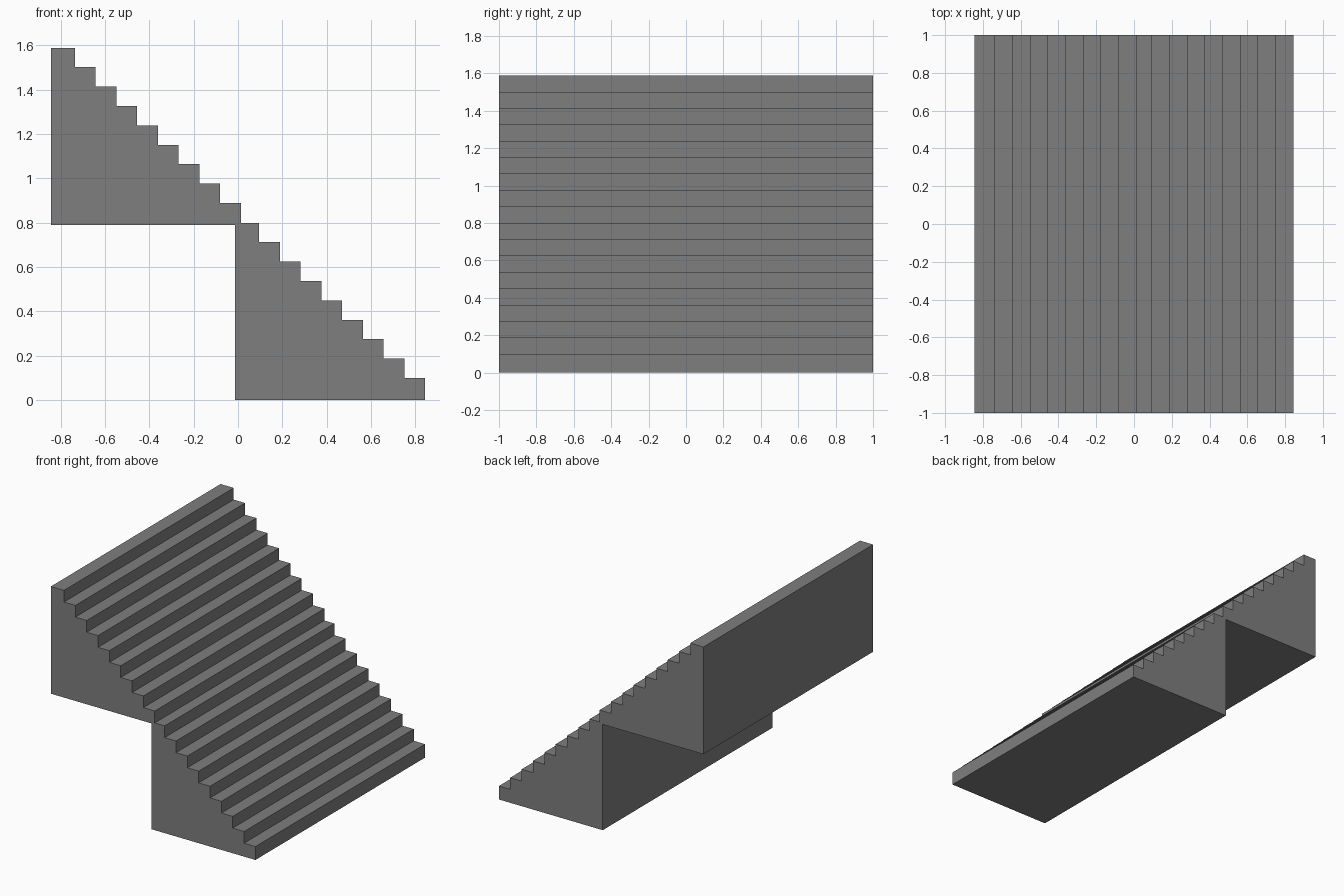
import bpy, bmesh

if "Cube" in bpy.data.objects:
    bpy.data.objects.remove(bpy.data.objects["Cube"])

STEPS = 9
TREAD, RISE = 0.0936, 0.0875
FIRST_RISE = 0.10            # bottom step is slightly taller
DEPTH = 0.857                # length of one flight along x
HALF_WIDTH = 1.0

# Dark grey finish
dark_grey = bpy.data.materials.new("dark_grey")
dark_grey.diffuse_color = (0.21, 0.21, 0.21, 1.0)
dark_grey.use_nodes = True
dark_grey.node_tree.nodes["Principled BSDF"].inputs["Base Color"].default_value = dark_grey.diffuse_color


def stair_flight(name, front_x, base_z):
    """Solid flight climbing towards -x, extruded across y."""
    back_x = front_x - DEPTH
    profile = [(back_x, base_z), (front_x, base_z)]
    for i in range(STEPS):
        top = base_z + FIRST_RISE + i * RISE
        nose = front_x - i * TREAD
        end = back_x if i == STEPS - 1 else nose - TREAD
        profile += [(nose, top), (end, top)]

    bm = bmesh.new()
    face = bm.faces.new([bm.verts.new((x, -HALF_WIDTH, z)) for x, z in profile])
    side = bmesh.ops.extrude_face_region(bm, geom=[face])
    moved = [v for v in side["geom"] if isinstance(v, bmesh.types.BMVert)]
    bmesh.ops.translate(bm, verts=moved, vec=(0, 2 * HALF_WIDTH, 0))
    bmesh.ops.recalc_face_normals(bm, faces=bm.faces)
    mesh = bpy.data.meshes.new(name)
    bm.to_mesh(mesh)
    bm.free()
    mesh.materials.append(dark_grey)
    obj = bpy.data.objects.new(name, mesh)
    bpy.context.collection.objects.link(obj)
    return obj


# Two identical flights, the upper one overlapping the lower by a sliver
stair_flight("lower_stair_flight", 0.844, 0.0)
stair_flight("upper_stair_flight", 0.013, 0.789)
